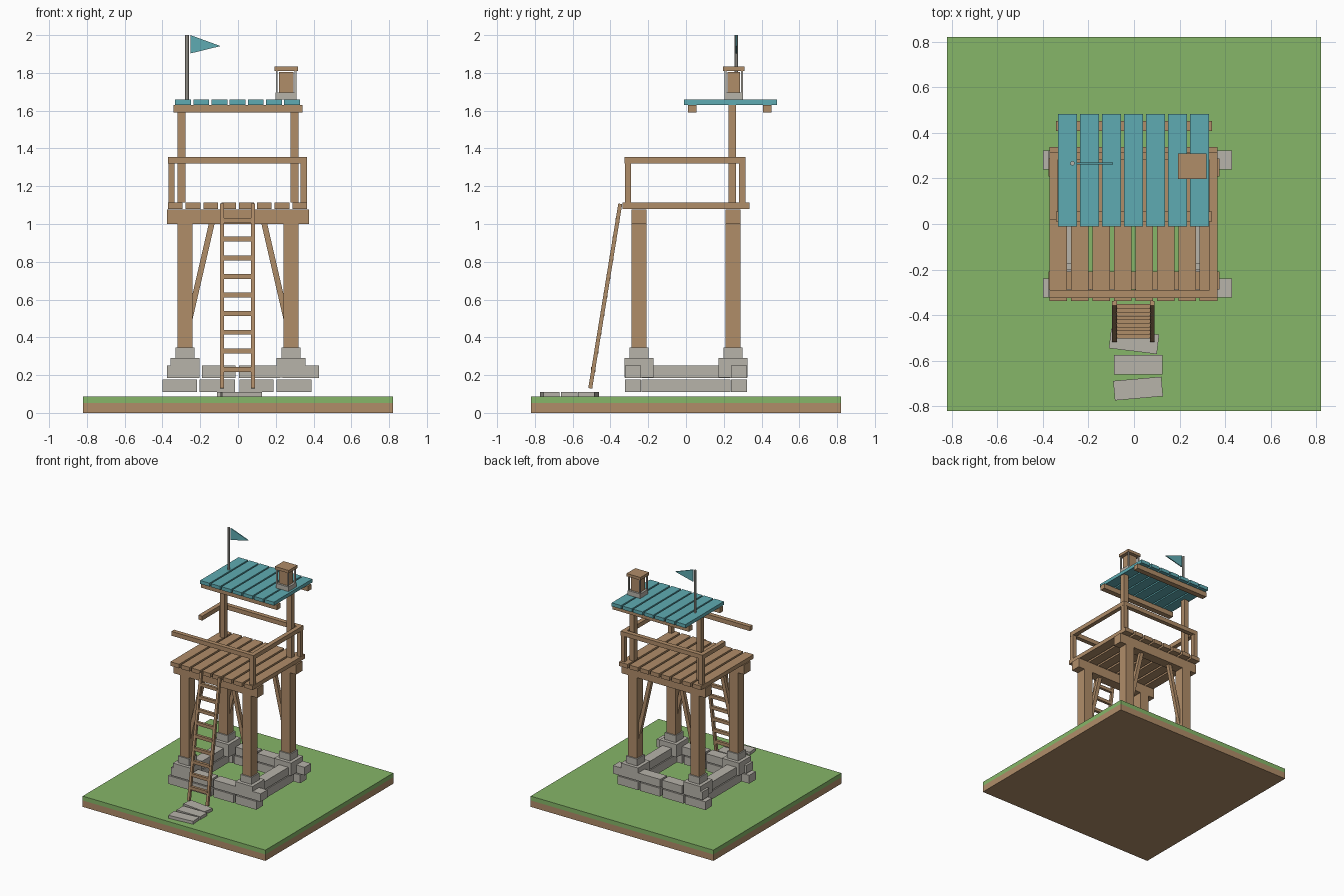
import bpy, bmesh, math
from mathutils import Vector, Matrix

if "Cube" in bpy.data.objects:
    bpy.data.objects.remove(bpy.data.objects["Cube"])


def make_material(name, rgb):
    m = bpy.data.materials.new(name)
    m.diffuse_color = (*rgb, 1)
    m.use_nodes = True
    m.node_tree.nodes["Principled BSDF"].inputs["Base Color"].default_value = m.diffuse_color
    return m


WOOD = make_material("wood", (0.434, 0.266, 0.141))
STONE = make_material("stone", (0.474, 0.451, 0.402))
GRASS = make_material("grass", (0.238, 0.468, 0.138))
TEAL = make_material("teal", (0.114, 0.407, 0.445))


def finish(name, bm, mat):
    bmesh.ops.recalc_face_normals(bm, faces=bm.faces)
    me = bpy.data.meshes.new(name)
    bm.to_mesh(me)
    bm.free()
    me.materials.append(mat)
    ob = bpy.data.objects.new(name, me)
    bpy.context.collection.objects.link(ob)
    return ob


def box(name, mat, x, y, z, turn=0):
    """Box from (min, max) ranges, optionally turned about its vertical axis."""
    bm = bmesh.new()
    centre = Vector([(a + b) / 2 for a, b in (x, y, z)])
    size = [b - a for a, b in (x, y, z)]
    mat4 = (Matrix.Translation(centre) @ Matrix.Rotation(math.radians(turn), 4, 'Z')
            @ Matrix.Diagonal((*size, 1)))
    bmesh.ops.create_cube(bm, size=1, matrix=mat4)
    return finish(name, bm, mat)


def strut(name, mat, p, q, w, d):
    """Straight bar between two points."""
    p, q = Vector(p), Vector(q)
    rot = (q - p).to_track_quat('Z', 'Y').to_matrix().to_4x4()
    bm = bmesh.new()
    bmesh.ops.create_cube(bm, size=1, matrix=Matrix.Translation((p + q) / 2) @ rot
                          @ Matrix.Diagonal((w, d, (q - p).length, 1)))
    return finish(name, bm, mat)


def around(c, half):
    return (c - half, c + half)


# Ground slab
box("soil", WOOD, (-.82, .82), (-.82, .82), (0, .052))
box("grass", GRASS, (-.82, .82), (-.82, .82), (.052, .087))

# Stepping stones
for y, turn in ((-.515, -7), (-.618, 0), (-.722, 5)):
    box("stepping_stone", STONE, around(.0 if turn < 0 else .018, .106),
        around(y, .043), (.087, .111), turn)

# Stone foundation: two courses front and back, long stones at the sides
LOWER = ((-.40, -.217), (-.203, -.015), (.008, .187), (.203, .39))
UPPER = ((-.375, -.203), (-.19, -.012), (.005, .222), (.235, .43))
for y in (-.281, .281):
    for x in LOWER:
        box("lower_stone", STONE, x, around(y, .042), (.11, .177))
    for x in UPPER:
        box("upper_stone", STONE, x, around(y, .042), (.185, .25))
for x in (-.29, .29):
    box("side_lower_stone", STONE, around(x, .042), (-.236, .236), (.11, .177))
    box("side_upper_stone", STONE, around(x, .042), (-.236, .236), (.185, .25))

# Footings, legs and diagonal braces
for sx in (-1, 1):
    for sy in (-1, 1):
        x, y = sx * .28, sy * .248
        box("footing", STONE, around(x, .077), around(y, .077), (.187, .29))
        box("footing_cap", STONE, around(x, .05), around(y, .05), (.29, .345))
        box("leg", WOOD, around(x, .04), around(y, .04), (.345, 1.0))
        strut("brace", WOOD, (sx * .255, y, .50), (sx * .135, y, 1.02), .03, .03)

# Platform beams and deck planks
for y in (-.248, .248):
    box("deck_beam", WOOD, (-.376, .376), around(y, .04), (1.0, 1.078))
for i in range(8):
    box("deck_plank", WOOD, around(-.332 + i * .0942, .039), (-.337, .337), (1.08, 1.113))

# Railing with an open side at the front left
for x, y in ((-.352, .298), (.348, .298), (.348, -.307)):
    box("rail_post", WOOD, around(x, .017), around(y, .017), (1.113, 1.32))
box("front_rail", WOOD, (-.37, .366), (-.325, -.29), (1.32, 1.355))
box("back_rail", WOOD, (-.37, .366), (.28, .316), (1.32, 1.355))
box("right_rail", WOOD, (.331, .366), (-.29, .28), (1.32, 1.355))
box("left_rail", WOOD, (-.37, -.335), (.02, .28), (1.32, 1.355))

# Roof posts, beams and planks
for x in (-.3, .3):
    box("roof_post", WOOD, around(x, .021), around(.245, .02), (1.113, 1.63))
for y in (.033, .43):
    box("roof_beam", WOOD, (-.342, .342), around(y, .022), (1.59, 1.63))
for i in range(7):
    box("roof_plank", TEAL, around(-.291 + i * .0963, .042), (-.01, .483), (1.63, 1.658))

# Flag pole and pennant
bm = bmesh.new()
bmesh.ops.create_cone(bm, cap_ends=True, segments=8, radius1=.01, radius2=.01, depth=.342,
                      matrix=Matrix.Translation((-.27, .266, 1.829)))
finish("flag_pole", bm, STONE)
bm = bmesh.new()
sides = [[bm.verts.new((x, y, z)) for x, z in ((-.252, 2.0), (-.252, 1.903), (-.092, 1.942))]
         for y in (.262, .27)]
bm.faces.new(sides[0])
bm.faces.new(sides[1])
for i in range(3):
    j = (i + 1) % 3
    bm.faces.new((sides[0][i], sides[0][j], sides[1][j], sides[1][i]))
finish("pennant", bm, TEAL)

# Lantern on the roof
LX, LY = .255, .253
box("lantern_base", STONE, around(LX, .056), around(LY, .05), (1.658, 1.695))
box("lantern_core", WOOD, around(LX, .039), around(LY, .034), (1.695, 1.805))
for sx in (-1, 1):
    for sy in (-1, 1):
        box("lantern_rod", STONE, around(LX + sx * .05, .005), around(LY + sy * .044, .005),
            (1.695, 1.812))
box("lantern_cap", WOOD, around(LX, .062), around(LY, .056), (1.81, 1.833))

# Leaning ladder
for x in (-.085, .08):
    strut("ladder_stringer", WOOD, (x, -.507, .13), (x, -.348, 1.107), .021, .021)
for i in range(9):
    z = .23 + i * .0985
    y = -.507 + (z - .13) / .977 * .159
    box("ladder_rung", WOOD, (-.08, .075), around(y, .011), around(z, .013))
